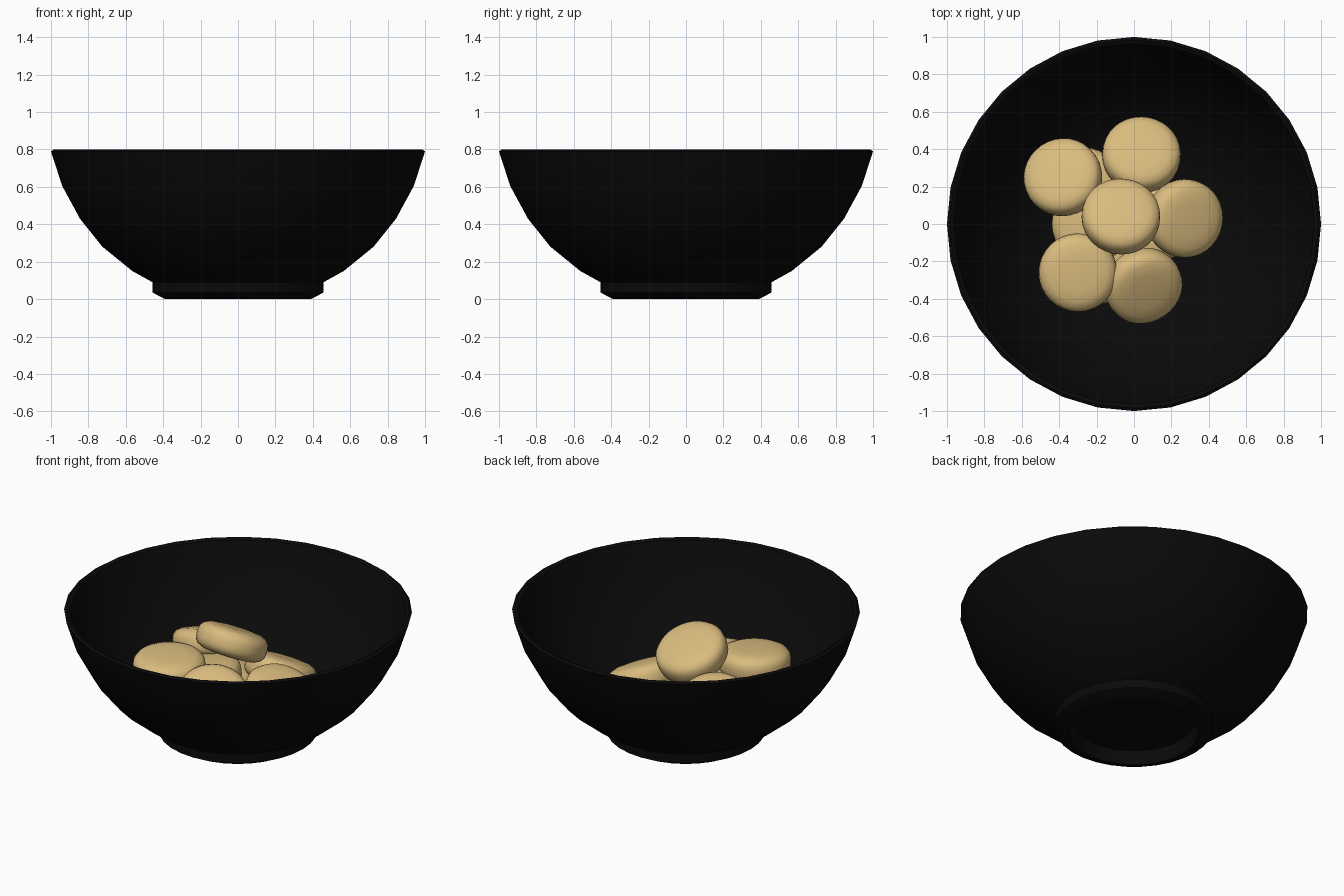
import bpy, bmesh, math
from mathutils import Vector, Matrix

if "Cube" in bpy.data.objects:
    bpy.data.objects.remove(bpy.data.objects["Cube"])


def material(name, rgb):
    m = bpy.data.materials.new(name)
    m.diffuse_color = (*rgb, 1)
    m.use_nodes = True
    m.node_tree.nodes["Principled BSDF"].inputs["Base Color"].default_value = m.diffuse_color
    return m


black = material("black glaze", (0.003, 0.003, 0.003))
tan = material("baked tan", (0.70, 0.50, 0.21))


def lathe(name, profile, sides, mat, angle):
    """Spin an (r, z) profile around z; r = 0 ends close at a pole."""
    bm = bmesh.new()
    verts = [bm.verts.new((r, 0, z)) for r, z in profile]
    edges = [bm.edges.new(p) for p in zip(verts, verts[1:])]
    bmesh.ops.spin(bm, geom=verts + edges, cent=(0, 0, 0), axis=(0, 0, 1),
                   angle=math.tau, steps=sides, use_duplicate=False)
    bmesh.ops.remove_doubles(bm, verts=bm.verts, dist=1e-4)
    bmesh.ops.recalc_face_normals(bm, faces=bm.faces)
    me = bpy.data.meshes.new(name)
    bm.to_mesh(me)
    bm.free()
    me.materials.append(mat)
    ob = bpy.data.objects.new(name, me)
    bpy.context.collection.objects.link(ob)
    bpy.ops.object.select_all(action='DESELECT')
    ob.select_set(True)
    bpy.context.view_layer.objects.active = ob
    bpy.ops.object.shade_smooth_by_angle(angle=math.radians(angle))
    return ob


# Bowl: recessed base, foot ring, curved outer wall, rim, inner wall
bowl_profile = [
    (0, 0.08), (0.35, 0.08), (0.37, 0.0), (0.39, 0.0), (0.457, 0.035), (0.457, 0.09),
    (0.565, 0.15), (0.725, 0.28), (0.845, 0.43), (0.94, 0.605), (1.0, 0.79),
    (0.985, 0.80), (0.965, 0.79), (0.905, 0.62), (0.81, 0.45), (0.69, 0.31),
    (0.54, 0.185), (0.38, 0.125), (0, 0.11)]
lathe("bowl", bowl_profile, 32, black, 40)

# Biscuit: thick disc with a rounded edge
half = [(0, 0.085), (0.10, 0.083), (0.155, 0.077), (0.188, 0.063), (0.206, 0.04), (0.21, 0.013)]
biscuit_profile = half + [(r, -z) for r, z in reversed(half)]

# Heap of biscuits: centre and the direction each one faces
heap = [
    ((-0.07, 0.04, 0.56), (0.05, 0.42, 0.87)),
    ((0.04, 0.37, 0.28), (0.05, 0.40, 0.87)),
    ((-0.38, 0.25, 0.40), (-0.2, 0.30, 0.92)),
    ((0.27, 0.03, 0.32), (0.38, -0.1, 0.90)),
    ((-0.30, -0.26, 0.455), (0.03, -0.05, 1)),
    ((0.05, -0.33, 0.38), (0.28, -0.42, 0.85)),
    ((-0.23, 0.0, 0.33), (-0.1, 0.0, 1)),
    # hidden lower layer
    ((-0.27, 0.20, 0.21), (0, 0, 1)),
    ((-0.20, -0.22, 0.23), (0, 0, 1)),
    ((0.10, 0.0, 0.20), (0, 0, 1)),
]
for i, (centre, facing) in enumerate(heap):
    ob = lathe(f"biscuit_{i + 1}", biscuit_profile, 32, tan, 50)
    turn = Vector((0, 0, 1)).rotation_difference(Vector(facing).normalized())
    ob.matrix_world = Matrix.Translation(centre) @ turn.to_matrix().to_4x4()
